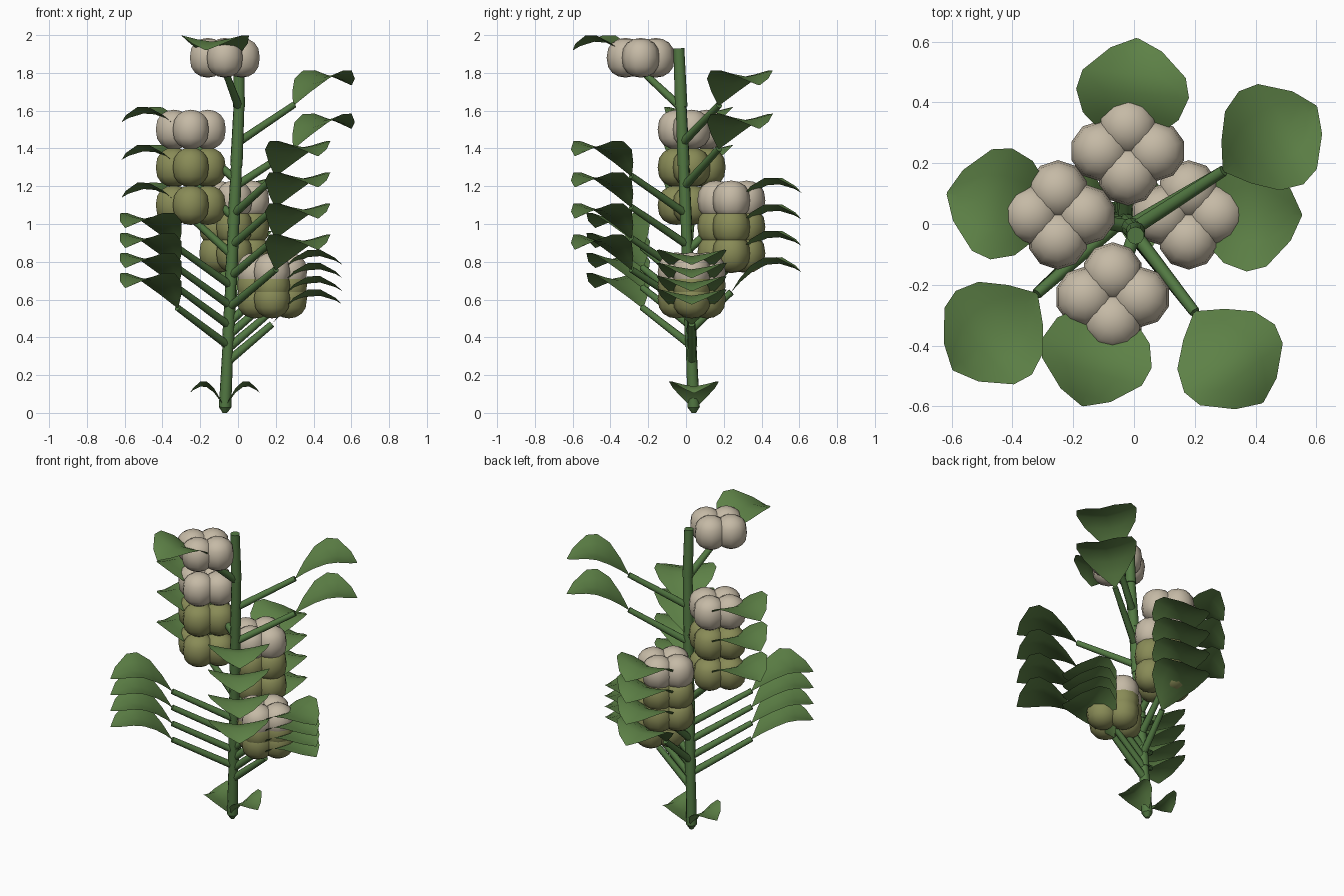
import bpy, bmesh, math
from mathutils import Vector, Matrix

cube = bpy.data.objects.get("Cube")
if cube:
    bpy.data.objects.remove(cube)


def material(name, rgb):
    m = bpy.data.materials.new(name)
    m.use_nodes = True
    m.diffuse_color = (*rgb, 1)
    m.node_tree.nodes["Principled BSDF"].inputs["Base Color"].default_value = (*rgb, 1)
    return m


LEAF = material("leaf_green", (0.11, 0.22, 0.062))
STEM = material("stem_green", (0.085, 0.19, 0.055))
RIPE = material("ripe_cream", (0.56, 0.49, 0.38))
UNRIPE = material("unripe_olive", (0.25, 0.26, 0.095))


def finish(name, bm, mat, angle):
    mesh = bpy.data.meshes.new(name)
    bm.to_mesh(mesh)
    bm.free()
    mesh.materials.append(mat)
    ob = bpy.data.objects.new(name, mesh)
    bpy.context.collection.objects.link(ob)
    bpy.ops.object.select_all(action='DESELECT')
    ob.select_set(True)
    bpy.context.view_layer.objects.active = ob
    bpy.ops.object.shade_smooth_by_angle(angle=math.radians(angle))
    return ob


def stem_point(z):
    return Vector((-0.07 + 0.075 * min(z / 1.6, 1), 0.042 - 0.08 * z / 1.93, z))


def tube(bm, a, b, r1, r2, sides=8):
    d = b - a
    mat = Matrix.Translation((a + b) / 2) @ d.to_track_quat('Z', 'Y').to_matrix().to_4x4()
    bmesh.ops.create_cone(bm, cap_ends=True, segments=sides, radius1=r1,
                          radius2=r2, depth=d.length, matrix=mat)


# Leaf stations: distance along, half width, midrib height, edge lift
STATIONS = [(0, 0.006, 0, 0), (0.05, 0.085, 0.055, 0.015), (0.115, 0.158, 0.11, 0.03),
            (0.19, 0.186, 0.145, 0.038), (0.255, 0.17, 0.15, 0.034),
            (0.335, 0.085, 0.126, 0.014), (0.372, 0.004, 0.105, 0)]


def leaf(name, base, heading, scale=(1, 1, 1)):
    bm = bmesh.new()
    rows = []
    for u, w, h, lift in STATIONS:
        rows.append([bm.verts.new((u * scale[0], t * w * scale[1],
                                   (h + lift * abs(t) ** 1.3) * scale[2]))
                     for t in (-1, -0.5, 0, 0.5, 1)])
    for r, s in zip(rows, rows[1:]):
        for i in range(4):
            bm.faces.new((r[i], s[i], s[i + 1], r[i + 1]))
    bm.transform(Matrix.Translation(base) @ Matrix.Rotation(heading, 4, 'Z'))
    finish(name, bm, LEAF, 60)


# Fruit: four squarish lobes around the branch end
def fruit(name, centre, mat):
    bm = bmesh.new()
    for dx, dy in ((0.09, 0), (-0.09, 0), (0, 0.08), (0, -0.08)):
        made = bmesh.ops.create_uvsphere(bm, u_segments=10, v_segments=8, radius=1)
        for v in made["verts"]:
            z = math.copysign(abs(v.co.z) ** 0.8, v.co.z)
            v.co = centre + Vector((dx + v.co.x * 0.1, dy + v.co.y * 0.1, z * 0.105))
    finish(name, bm, mat, 45)


# Main stem in slightly tapering sections
bm = bmesh.new()
joints = [0.03, 0.35, 0.68, 1.0, 1.31, 1.62, 1.93]
for lo, hi in zip(joints, joints[1:]):
    tube(bm, stem_point(lo), stem_point(hi), 0.033, 0.029, 10)
tube(bm, Vector((-0.07, 0.042, 0)), stem_point(0.03), 0.012, 0.033, 10)
finish("main_stem", bm, STEM, 40)

# Branch columns: name, end x and y, leaf direction, top height, spacing, count, fruits
COLUMNS = [
    ("back", -0.02, 0.24, (0.03, 0.37), 1.06, 0.14, 4, 3),
    ("left_back", 0.295, 0.175, (0.82, 0.57), 1.63, 0.23, 2, 0),
    ("left", 0.18, 0.03, (1, 0), 0.68, 0.07, 4, 3),
    ("left_front", 0.2, -0.29, (0.6, -0.8), 1.255, 0.165, 4, 0),
    ("front", -0.07, -0.24, (-0.1, -0.36), 1.815, 0.2, 1, 1),
    ("right_front", -0.32, -0.23, (-0.74, -0.67), 0.875, 0.106, 4, 0),
    ("right", -0.25, 0.03, (-0.36, 0.07), 1.435, 0.2, 3, 3),
]
for name, x, y, way, top, gap, count, fruits in COLUMNS:
    bm = bmesh.new()
    for i in range(count):
        end = Vector((x, y, top - i * gap))
        tube(bm, stem_point(end.z - 0.2), end, 0.023, 0.018)
        leaf(f"{name}_leaf_{i + 1}", end, math.atan2(way[1], way[0]))
        if i < fruits:
            fruit(f"{name}_fruit_{i + 1}", end + Vector((0, 0, 0.065)),
                  UNRIPE if i else RIPE)
    finish(f"{name}_branches", bm, STEM, 50)

# Seed leaves at the foot
for name, heading in (("left", 0), ("right", math.pi)):
    leaf(f"{name}_seed_leaf", Vector((-0.07, 0.042, 0.02)), heading, (0.5, 0.71, 0.8))
